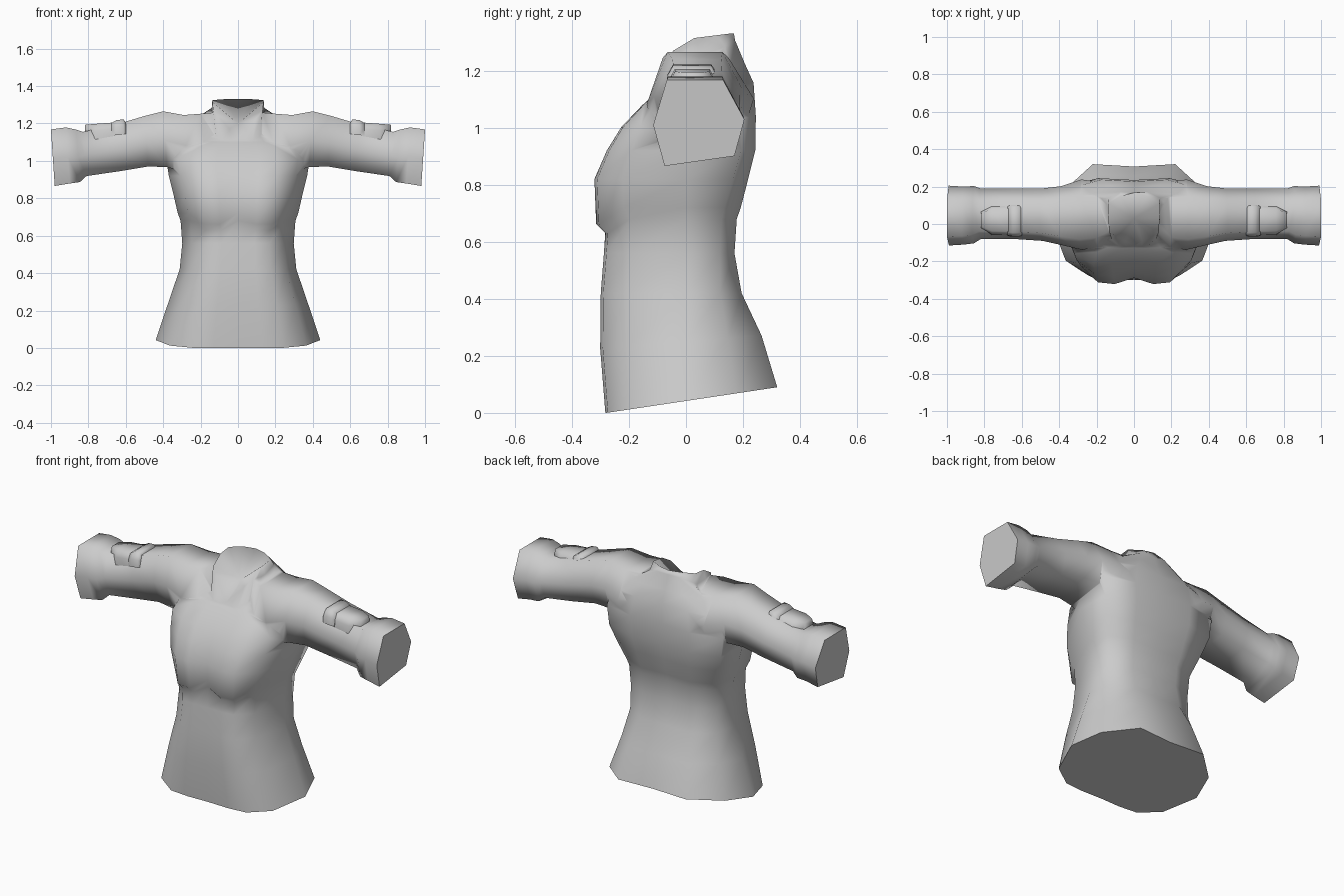
import bpy, bmesh

cube = bpy.data.objects.get("Cube")
if cube:
    bpy.data.objects.remove(cube)

cloth = bpy.data.materials.new("light grey cloth")
cloth.use_nodes = True
grey = (0.6, 0.6, 0.6, 1)
cloth.diffuse_color = grey
cloth.node_tree.nodes["Principled BSDF"].inputs["Base Color"].default_value = grey


def loft(name, rings, tip=None):
    """Skin a stack of rings; close the ends flat, or the last one with a sunken tip."""
    bm = bmesh.new()
    loops = [[bm.verts.new(p) for p in ring] for ring in rings]
    n = len(loops[0])
    for a, b in zip(loops, loops[1:]):
        for i in range(n):
            j = (i + 1) % n
            bm.faces.new((a[i], a[j], b[j], b[i]))
    bm.faces.new(loops[0])
    if tip:
        t = bm.verts.new(tip)
        for i in range(n):
            bm.faces.new((loops[-1][i], loops[-1][(i + 1) % n], t))
    else:
        bm.faces.new(loops[-1])
    bmesh.ops.recalc_face_normals(bm, faces=bm.faces)
    mesh = bpy.data.meshes.new(name)
    bm.to_mesh(mesh)
    bm.free()
    mesh.materials.append(cloth)
    ob = bpy.data.objects.new(name, mesh)
    bpy.context.collection.objects.link(ob)
    return ob


def activate(ob):
    bpy.ops.object.select_all(action='DESELECT')
    ob.select_set(True)
    bpy.context.view_layer.objects.active = ob


def smooth(ob):
    activate(ob)
    bpy.ops.object.shade_smooth_by_angle(angle=1.3)


def whole(half):
    """Complete a front-to-back half ring with its mirrored side."""
    return half + [(-x, y, z) for x, y, z in reversed(half[1:-1])]


def torso_ring(z, w, front, back, tilt=0, lat=(.86, .55), cleft=0, sag=0):
    """Half outline from front centre to back centre; lat places the rear side corner."""
    outline = [(0, -1), (.3, -1.01), (.56, -.98), (.83, -.7), (1, 0),
               lat, (.5, 1), (0, .96)]
    half = []
    for i, (u, v) in enumerate(outline):
        y = v * (front if v < 0 else back)
        drop = sag if i in (1, 2) else 0
        half.append((u * w, y + (cleft if i == 0 else 0), z + tilt * y - drop))
    return whole(half)


# Torso: flared hem, waist, bust, broad flat shoulder blades, neck
waist, blade = (.93, .7), (.99, .8)
rings = [torso_ring(*r) for r in (
    (.042, .44, .28, .32, .15),
    (.25, .37, .298, .265, .08),
    (.42, .312, .296, .195, 0, (.9, .62)),
    (.56, .298, .285, .17, 0, waist),
    (.68, .307, .28, .178, 0, waist, 0, .05),
    (.72, .322, .312, .192, 0, waist, .028, .058),
    (.82, .345, .318, .218, 0, (.97, .76), .03),
    (.92, .37, .275, .243, 0, blade, .015),
    (1.02, .385, .225, .245, .08, blade),
    (1.11, .35, .152, .237, .2, blade),
    (1.15, .25, .128, .205, .38, blade),
    (1.19, .142, .12, .172, .68, blade))]

# Open collar rim with a V at the front, folded inwards along its middle
rings.append(whole([(0, -.112, 1.12), (.045, -.092, 1.17), (.09, -.07, 1.22),
                    (.132, -.045, 1.27), (.137, .03, 1.315), (.137, .11, 1.325),
                    (.07, .15, 1.33), (0, .168, 1.33)]))
jacket = loft("jacket", rings, tip=(0, .03, 1.2))

# Sleeves: six-sided sections ending in wide cuffs
hexagon = [(-.7, 1), (.53, 1), (1, .08), (.78, -.77), (-.75, -1), (-1, -.05)]
sleeve_rows = [(.11, 1.1, .16, .06, .125), (.2, 1.095, .157, .05, .175),
               (.29, 1.09, .155, .05, .188),
               (.40, 1.116, .149, .045, .157), (.5, 1.105, .135, .05, .14),
               (.65, 1.07, .125, .055, .135), (.83, 1.037, .118, .055, .135),
               (.865, 1.027, .14, .05, .153), (.92, 1.029, .15, .045, .155),
               (1, 1.017, .151, .045, .16)]


def sleeve(name, side):
    return loft(name, [[(side * (x - .01 * (1 - v)), yc + u * hy, zc + v * hz)
                        for u, v in hexagon] for x, zc, hz, yc, hy in sleeve_rows])


for name, side in (("left_sleeve", 1), ("right_sleeve", -1)):
    arm = sleeve(name, side)
    mod = jacket.modifiers.new(name, 'BOOLEAN')
    mod.operation = 'UNION'
    mod.solver = 'EXACT'
    mod.object = arm
    activate(jacket)
    bpy.ops.object.modifier_apply(modifier=name)
    bpy.data.objects.remove(arm)
smooth(jacket)

# Soft collar edge and shoulder seams: only hem and cuff ends stay sharp
verts = jacket.data.vertices
for edge in jacket.data.edges:
    mid = (verts[edge.vertices[0]].co + verts[edge.vertices[1]].co) / 2
    if mid.z > .5 and abs(mid.x) < .6:
        edge.use_edge_sharp = False

# Sleeve tabs: a sloping flap with a raised band at its inner end
section = [(-1, 0), (-.97, .55), (-.75, 1), (.75, 1), (.97, .55), (1, 0)]
flap_rows = [(.605, 1.14, .07, .075), (.68, 1.13, .074, .082),
             (.76, 1.115, .083, .08), (.818, 1.11, .083, .045)]
band_rows = [(.6, 1.145, .06, .084), (.612, 1.142, .08, .09),
             (.65, 1.138, .08, .09), (.675, 1.135, .068, .086)]
for part, rows in (("flap", flap_rows), ("band", band_rows)):
    for label, side in (("left", 1), ("right", -1)):
        tab = loft(f"{label}_sleeve_{part}",
                   [[(side * x, .022 + u * hy, z + v * h) for u, v in section]
                    for x, z, h, hy in rows])
        smooth(tab)
